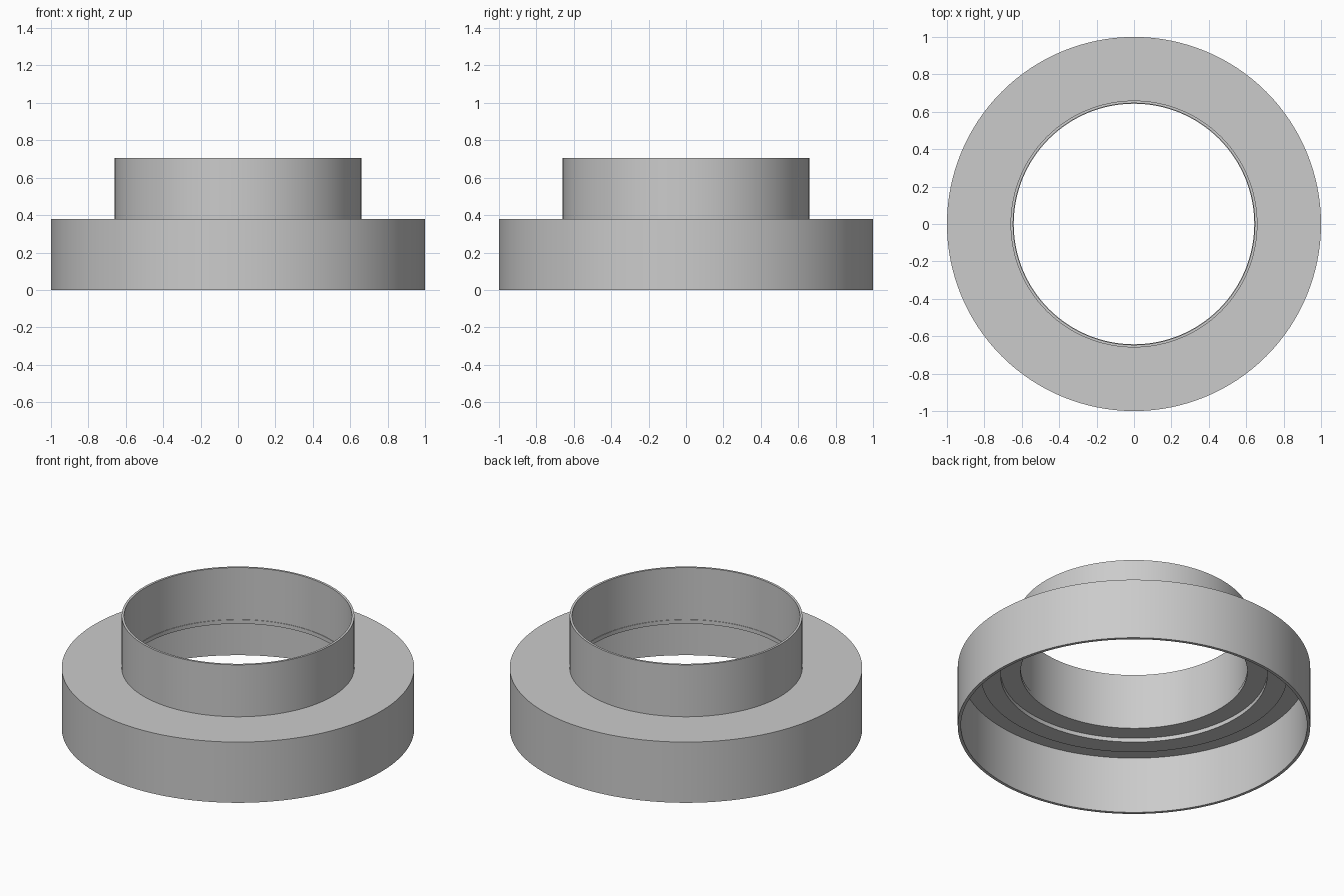
import bpy
import math

SEGMENTS = 128

cube = bpy.data.objects.get("Cube")
if cube:
    bpy.data.objects.remove(cube, do_unlink=True)

grey = bpy.data.materials.new("plain grey")
grey.use_nodes = True
grey.diffuse_color = (0.6, 0.6, 0.6, 1)
grey.node_tree.nodes["Principled BSDF"].inputs["Base Color"].default_value = (0.6, 0.6, 0.6, 1)


def lathe(name, profile):
    """Revolve a closed (radius, height) profile around the z axis."""
    n = len(profile)
    verts = []
    for s in range(SEGMENTS):
        a = 2 * math.pi * s / SEGMENTS
        verts += [(r * math.cos(a), r * math.sin(a), z) for r, z in profile]
    faces = []
    for s in range(SEGMENTS):
        here, there = s * n, (s + 1) % SEGMENTS * n
        for i in range(n):
            j = (i + 1) % n
            faces.append((here + i, there + i, there + j, here + j))
    mesh = bpy.data.meshes.new(name)
    mesh.from_pydata(verts, [], faces)
    mesh.materials.append(grey)
    obj = bpy.data.objects.new(name, mesh)
    bpy.context.collection.objects.link(obj)
    bpy.ops.object.select_all(action="DESELECT")
    obj.select_set(True)
    bpy.context.view_layer.objects.active = obj
    bpy.ops.object.shade_smooth_by_angle(angle=math.radians(30))
    return obj


# Profiles run anticlockwise: outer wall up, top inward, inner wall down.
# Hollow flange: thin skirt, flat top plate and a raised rib underneath
lathe("flange", [
    (1.0, 0.0), (1.0, 0.38), (0.643, 0.38), (0.643, 0.355),
    (0.756, 0.355), (0.756, 0.33), (0.87, 0.33), (0.87, 0.355),
    (0.982, 0.355), (0.982, 0.0),
])

# Thin-walled collar standing on the plate
lathe("collar", [(0.66, 0.38), (0.66, 0.705), (0.646, 0.705), (0.646, 0.38)])
